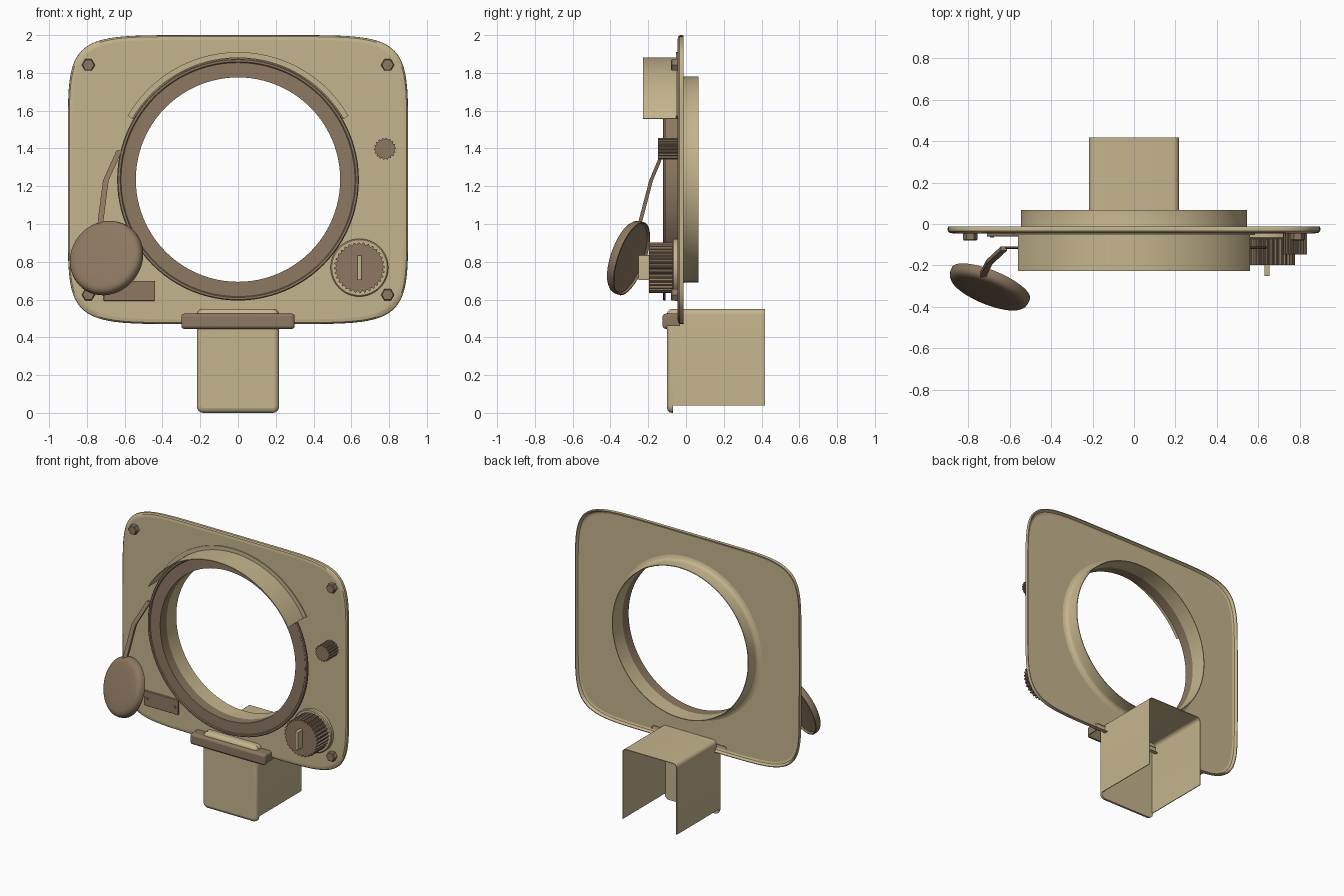
import bpy, bmesh, math
from mathutils import Vector, Matrix

if "Cube" in bpy.data.objects:
    bpy.data.objects.remove(bpy.data.objects["Cube"])

CZ = 1.235  # height of the round opening's centre


def material(name, rgb):
    m = bpy.data.materials.new(name)
    m.diffuse_color = (*rgb, 1)
    m.use_nodes = True
    m.node_tree.nodes["Principled BSDF"].inputs["Base Color"].default_value = m.diffuse_color
    return m


TAN = material("tan", (0.56, 0.463, 0.268))
BROWN = material("brown", (0.267, 0.188, 0.119))


def loft(name, rings, mat, closed=False, angle=35, matrix=None):
    """Skin rings of (x, y, z) points; cap the ends, or join last to first."""
    bm = bmesh.new()
    vs = [[bm.verts.new(p) for p in ring] for ring in rings]
    n = len(vs[0])
    pairs = list(zip(vs, vs[1:])) + ([(vs[-1], vs[0])] if closed else [])
    for a, b in pairs:
        for i in range(n):
            j = (i + 1) % n
            bm.faces.new((a[i], a[j], b[j], b[i]))
    if not closed:
        bm.faces.new(vs[0])
        bm.faces.new(vs[-1])
    bmesh.ops.recalc_face_normals(bm, faces=bm.faces)
    if matrix:
        bm.transform(matrix)
    me = bpy.data.meshes.new(name)
    bm.to_mesh(me)
    bm.free()
    me.materials.append(mat)
    ob = bpy.data.objects.new(name, me)
    bpy.context.collection.objects.link(ob)
    bpy.ops.object.select_all(action='DESELECT')
    bpy.context.view_layer.objects.active = ob
    ob.select_set(True)
    bpy.ops.object.shade_smooth_by_angle(angle=math.radians(angle))
    for p in me.polygons:  # keep level fronts, backs and caps flat
        if len(p.vertices) > 4 or abs(p.normal.y) > 0.999:
            p.use_smooth = False
    return ob


def circle(r, y, cx=0, cz=CZ, n=96):
    return [(cx + r * math.cos(2 * math.pi * i / n), y,
             cz + r * math.sin(2 * math.pi * i / n)) for i in range(n)]


def squircle(inset, y, n=96):
    """Soft rectangular outline of the main plate."""
    w, h, e = 0.901 - inset, 0.765 - inset, 2 / 7
    pts = []
    for i in range(n):
        a = 2 * math.pi * i / n
        c, s = math.cos(a), math.sin(a)
        pts.append((w * math.copysign(abs(c) ** e, c), y,
                    1.235 + h * math.copysign(abs(s) ** e, s)))
    return pts


def rrect(w, h, r, y, cx=0, cz=0, seg=6):
    """Rounded rectangle with half sizes w and h."""
    pts = []
    for k, (sx, sz) in enumerate([(1, 1), (-1, 1), (-1, -1), (1, -1)]):
        for i in range(seg + 1):
            a = math.pi / 2 * (k + i / seg)
            pts.append((cx + sx * (w - r) + r * math.cos(a), y,
                        cz + sz * (h - r) + r * math.sin(a)))
    return pts


def slab(name, w, h, r, y0, y1, cx, cz, mat, soft=0.006):
    """Rounded rectangle slab with a softened front edge, y0 at the front."""
    rings = []
    for t in (0, 30, 60, 90):
        a = math.radians(t)
        d = soft * (1 - math.sin(a))
        rings.append(rrect(w - d, h - d, max(r - d, 0.001),
                           y0 + soft * (1 - math.cos(a)), cx, cz))
    rings.append(rrect(w, h, r, y1, cx, cz))
    return loft(name, rings, mat)


def cover(name, w, top, bottom, r, y0, y1, mat):
    """Thin cover with a top and two sides, open below and at the ends."""
    def arch(d, y):
        q = r - d
        half = [(w - d, bottom)] + [
            (w - r + q * math.cos(t * math.pi / 12),
             top - r + q * math.sin(t * math.pi / 12)) for t in range(7)]
        return [(x, y, z) for x, z in half] + [(-x, y, z) for x, z in reversed(half)]
    return loft(name, [arch(0, y) + arch(0.005, y)[::-1] for y in (y0, y1)], mat)


def knurled(name, r, depth, teeth, y0, y1, cx, cz):
    """Knob with square grip ridges around its side."""
    def ring(y):
        pts = []
        for i in range(teeth * 4):
            a = 2 * math.pi * i / (teeth * 4)
            q = r if i % 4 < 2 else r - depth
            pts.append((cx + q * math.cos(a), y, cz + q * math.sin(a)))
        return pts
    return loft(name, [ring(y0), ring(y1)], BROWN, angle=20)


# Main plate: a thin sheet with its rim turned back, and a round rear collar
loft("plate_with_collar", [
    circle(0.541, -0.046), circle(0.556, -0.045),
    squircle(0.025, -0.045), squircle(0.008, -0.042),
    squircle(0.001, -0.034), squircle(0, -0.022), squircle(0.002, -0.013),
    squircle(0.007, -0.012), squircle(0.010, -0.020), squircle(0.016, -0.031),
    squircle(0.028, -0.036),
    circle(0.580, -0.036), circle(0.562, -0.031), circle(0.550, -0.021),
    circle(0.546, -0.008), circle(0.546, 0.067), circle(0.541, 0.067)],
    TAN, closed=True)

# Front ring: a sleeve in the opening with a wide thin flange and raised rim
loft("front_ring", [
    circle(r, y) for r, y in [
        (0.541, -0.046), (0.558, -0.044), (0.558, -0.108), (0.640, -0.108),
        (0.640, -0.117), (0.635, -0.122), (0.624, -0.122), (0.619, -0.117),
        (0.541, -0.117)]],
    BROWN, closed=True)

# Hood: a thin arc over the ring with a narrow flange at the plate
hood = []
for i in range(49):
    a = math.radians(30 + 120 * i / 48)
    hood.append([(r * math.cos(a), y, CZ + r * math.sin(a)) for r, y in [
        (0.641, -0.044), (0.641, -0.228), (0.647, -0.228), (0.647, -0.053),
        (0.675, -0.053), (0.675, -0.044)]])
loft("hood", hood, TAN)

# Corner bolts with hexagonal heads
for sx in (-1, 1):
    for z in (0.625, 1.842):
        loft("corner_bolt", [circle(0.03, -0.08, sx * 0.792, z, 6),
                             circle(0.035, -0.074, sx * 0.792, z, 6),
                             circle(0.035, -0.044, sx * 0.792, z, 6)], BROWN)

# Large control knob: base disc, grip and pointer
KX, KZ = 0.643, 0.769
loft("knob_base", [circle(0.147, -0.072, KX, KZ, 48),
                   circle(0.153, -0.066, KX, KZ, 48),
                   circle(0.153, -0.044, KX, KZ, 48)], TAN)
knurled("large_knob", 0.134, 0.010, 32, -0.197, -0.07, KX, KZ)
slab("knob_pointer", 0.013, 0.066, 0.004, -0.252, -0.19, KX, KZ, TAN, 0.003)

# Small knob
knurled("small_knob", 0.058, 0.007, 18, -0.147, -0.044, 0.778, 1.398)

# Blank tag plate with two rivets
slab("tag_plate", 0.136, 0.053, 0.004, -0.06, -0.044, -0.575, 0.646, BROWN, 0.003)
for x in (-0.687, -0.465):
    loft("tag_rivet", [circle(0.010, -0.066, x, 0.645, 12),
                       circle(0.010, -0.058, x, 0.645, 12)], BROWN)

# Round dish, tilted up and outwards, on a bent arm
face = Vector((-0.36, -0.88, 0.31)).normalized()
tilt = Vector((0, -1, 0)).rotation_difference(face)
place = Matrix.Translation((-0.702, -0.312, 0.825)) @ tilt.to_matrix().to_4x4()
loft("round_dish", [circle(r, y, 0, 0, 48) for r, y in [
    (0.02, -0.030), (0.10, -0.029), (0.165, -0.026), (0.187, -0.020), (0.199, -0.008),
    (0.204, 0.010), (0.204, 0.028), (0.197, 0.030), (0.190, 0.018),
    (0.02, 0.014)]], BROWN, matrix=place)
loft("dish_arm", [
    [(x + sx * 0.015, y + sy * 0.010, z)
     for sx, sy in [(-1, -1), (1, -1), (1, 1), (-1, 1)]]
    for x, y, z in [(-0.732, -0.285, 0.90), (-0.727, -0.240, 1.02),
                    (-0.70, -0.185, 1.23), (-0.628, -0.118, 1.39)]], BROWN)

# Foot: a thin cover open at the back and the bottom, with a front panel
slab("foot_front", 0.218, 0.275, 0.035, -0.10, -0.068, 0, 0.275, TAN, 0.025)
cover("foot_cover", 0.218, 0.55, 0.04, 0.03, -0.075, 0.417, TAN)

# Clamp bar across the bottom of the plate, with a thin cover behind it
slab("clamp_bar", 0.30, 0.04, 0.016, -0.124, -0.10, 0, 0.485, BROWN, 0.016)
cover("clamp_cover", 0.30, 0.525, 0.46, 0.016, -0.104, -0.033, BROWN)
